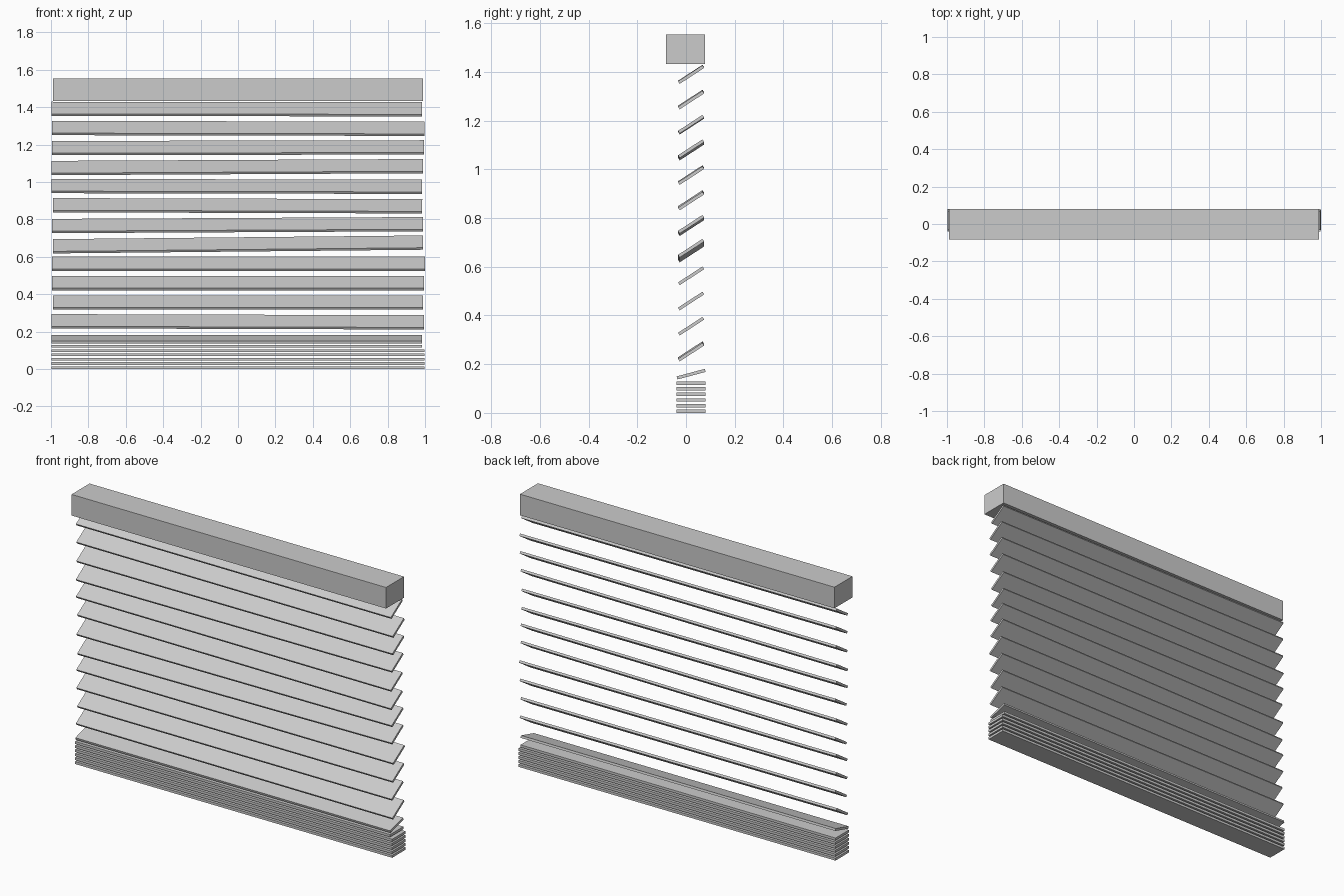
import bpy
from math import radians

SLAT_Y, DEPTH, THICK = 0.021, 0.12, 0.013


def box(name, x0, x1, y, z, depth, height, tilt=0.0, roll=0.0):
    bpy.ops.mesh.primitive_cube_add(size=1, location=((x0 + x1) / 2, y, z),
                                    rotation=(radians(tilt), roll, 0))
    ob = bpy.context.object
    ob.name = name
    ob.scale = (x1 - x0, depth, height)
    bpy.ops.object.transform_apply(location=False, rotation=False, scale=True)


# Head rail
box("head_rail", -0.99, 0.99, -0.002, 1.493, 0.162, 0.12)

# Hanging slats, top to bottom: left end, right end, slight sag to one side
slats = [
    (-0.997, 0.985, 0.001), (-0.995, 0.997, 0.002), (-0.995, 0.995, -0.002),
    (-0.998, 0.990, -0.005), (-0.997, 0.985, 0.002), (-0.990, 0.985, 0.003),
    (-0.995, 0.990, -0.005), (-0.990, 0.990, -0.010), (-0.995, 0.999, 0),
    (-0.995, 0.995, 0), (-0.990, 0.990, 0), (-0.998, 0.995, 0.003),
]
for i, (x0, x1, roll) in enumerate(slats):
    box(f"slat_{i + 1}", x0, x1, SLAT_Y, 1.390 - 0.1034 * i, DEPTH, THICK, 33, roll)

# Half-closed slat resting above the stack
box("resting_slat", -0.997, 0.985, SLAT_Y, 0.159, DEPTH, THICK, 15)

# Flat stack of gathered slats at the bottom
for i in range(6):
    box(f"stacked_slat_{i + 1}", -0.998, 0.998 if i < 5 else 0.985, SLAT_Y,
        0.007 + 0.0229 * i, DEPTH, 0.014)
